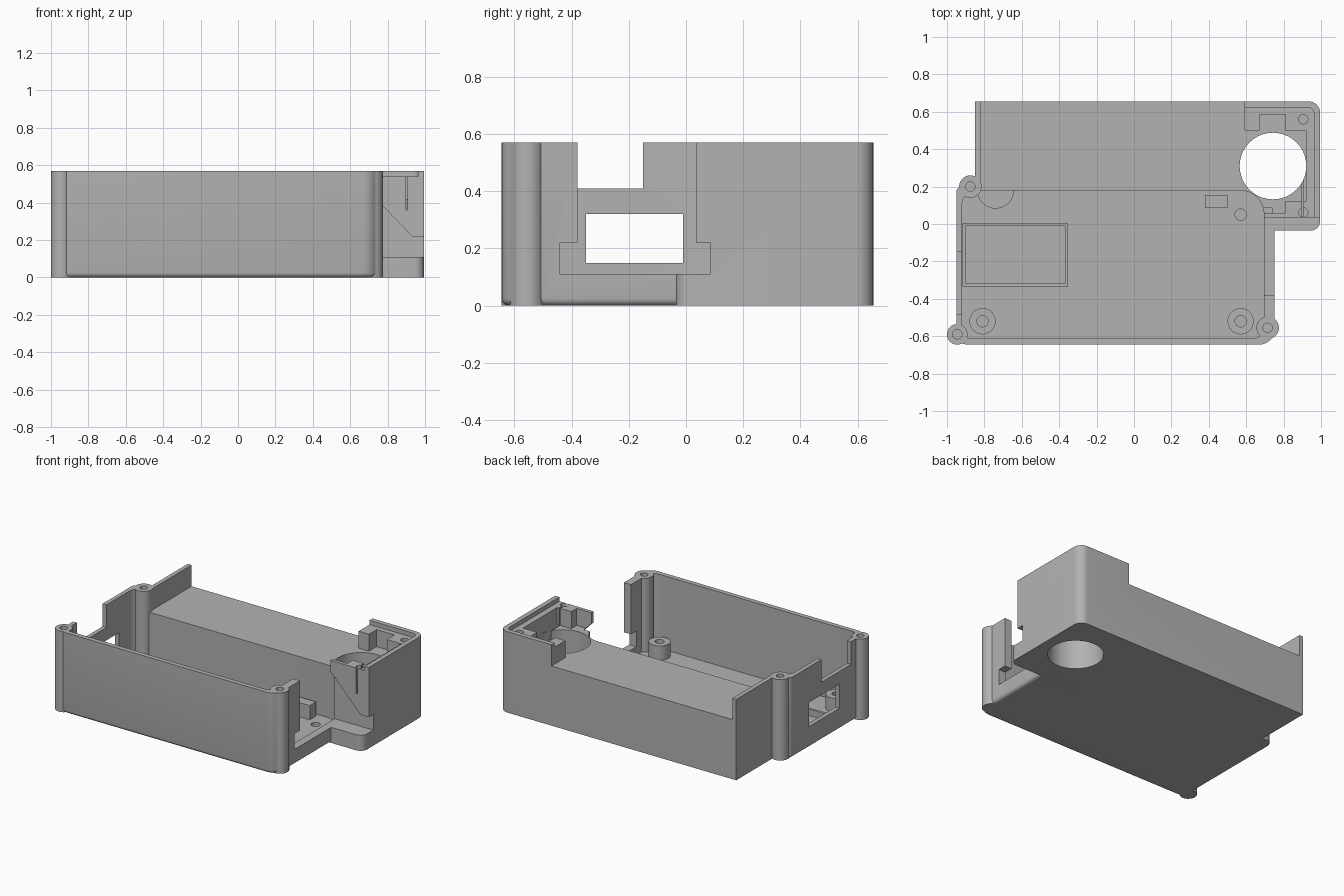
import bpy, bmesh, math

if "Cube" in bpy.data.objects:
    bpy.data.objects.remove(bpy.data.objects["Cube"])

grey = bpy.data.materials.new("plain grey")
grey.use_nodes = True
grey.diffuse_color = (0.45, 0.45, 0.45, 1)
grey.node_tree.nodes["Principled BSDF"].inputs["Base Color"].default_value = (0.45, 0.45, 0.45, 1)
H = 0.57        # wall height
SHELF = 0.42    # height of the rear deck
FLOOR = 0.05


def prism(name, pts, lo, hi, axis="z", fillet=0):
    """Extrude a 2D outline along z, or along y when the outline is in xz."""
    bm = bmesh.new()
    place = (lambda p, h: (p[0], p[1], h)) if axis == "z" else (lambda p, h: (p[0], h, p[1]))
    base = bm.faces.new([bm.verts.new(place(p, lo)) for p in pts])
    rim = list(base.edges)
    top = bmesh.ops.extrude_face_region(bm, geom=[base], use_keep_orig=True)
    for v in [g for g in top["geom"] if isinstance(g, bmesh.types.BMVert)]:
        if axis == "z":
            v.co.z = hi
        else:
            v.co.y = hi
    bmesh.ops.recalc_face_normals(bm, faces=bm.faces)
    if fillet:
        bmesh.ops.bevel(bm, geom=rim, offset=fillet, segments=4, profile=0.5, affect="EDGES")
    mesh = bpy.data.meshes.new(name)
    bm.to_mesh(mesh)
    bm.free()
    mesh.materials.append(grey)
    ob = bpy.data.objects.new(name, mesh)
    bpy.context.collection.objects.link(ob)
    return ob


def rounded(x0, x1, y0, y1, radii):
    """Rectangle outline; radii run right-back, left-back, left-front, right-front."""
    pts = []
    corners = [(x1, y1, -1, -1), (x0, y1, 1, -1), (x0, y0, 1, 1), (x1, y0, -1, 1)]
    for i, ((x, y, sx, sy), r) in enumerate(zip(corners, radii)):
        if r == 0:
            pts.append((x, y))
            continue
        for k in range(9):
            a = math.pi / 2 * (i + k / 8)
            pts.append((x + sx * r + r * math.cos(a), y + sy * r + r * math.sin(a)))
    return pts


def box(name, x0, x1, y0, y1, z0, z1):
    return prism(name, rounded(x0, x1, y0, y1, [0] * 4), z0, z1)


def cyl(name, x, y, r, z0, z1, n=40):
    ring = [(x + r * math.cos(2 * math.pi * k / n), y + r * math.sin(2 * math.pi * k / n)) for k in range(n)]
    return prism(name, ring, z0, z1)


def combine(target, tool, operation="DIFFERENCE"):
    mod = target.modifiers.new("combine", "BOOLEAN")
    mod.operation, mod.solver, mod.object = operation, "EXACT", tool
    bpy.context.view_layer.objects.active = target
    bpy.ops.object.modifier_apply(modifier=mod.name)
    bpy.data.objects.remove(tool)


# Outer shell: front tray joined with the rear block
shell = prism("enclosure_shell", rounded(-0.95, 0.75, -0.645, 0.2, [0, 0.03, 0.06, 0.08]), 0, H, fillet=0.025)
combine(shell, prism("rear", rounded(-0.85, 0.995, -0.035, 0.655, [0.06, 0, 0, 0.05]), 0, H), "UNION")

# Main cavity and open rear deck
combine(shell, prism("cavity", rounded(-0.92, 0.695, -0.612, 0.18, [0.13, 0.08, 0.05, 0.06]), FLOOR, 1))
combine(shell, box("deck", -0.82, 0.59, 0.16, 0.8, SHELF, 1))

# Left wall: port window and lowered sill
combine(shell, box("window", -1.1, -0.85, -0.35, -0.01, 0.15, 0.32))
combine(shell, box("sill", -1.1, -0.88, -0.48, -0.15, 0.41, 1))

# Right wall opening with the wider slot below
combine(shell, box("opening", 0.66, 1.1, -0.38, 0.035, 0.2, 1))
combine(shell, box("slot", 0.66, 1.1, -0.44, 0.085, 0.11, 0.22))
combine(shell, prism("gusset", [(0.66, 0.5), (0.66, 0.21), (0.94, 0.21)], -0.01, 0.085, axis="y"))

# Fan bay: stepped rim, shaped pocket, round duct and cable slit
combine(shell, prism("rim", rounded(0.585, 0.962, 0, 0.622, [0.03, 0, 0, 0]), 0.54, 1))
pocket = [(0.58, 0.06), (0.81, 0.06), (0.81, 0.12), (0.92, 0.12), (0.92, 0.5), (0.81, 0.5),
          (0.81, 0.585), (0.67, 0.585), (0.67, 0.5), (0.58, 0.5)]
combine(shell, prism("pocket", pocket, SHELF, 1))
combine(shell, cyl("duct", 0.743, 0.31, 0.178, -0.1, 1, 64))
combine(shell, box("slit", 0.897, 0.907, 0, 0.25, 0.36, 1))

# Corner posts, then their screw holes
posts = [(-0.945, -0.59), (-0.875, 0.2), (0.715, -0.555)]
for x, y in posts:
    combine(shell, cyl("post", x, y, 0.055 if x < -0.9 else 0.06, 0, H), "UNION")
for x, y in posts + [(0.905, 0.56), (0.905, 0.062)]:
    combine(shell, cyl("hole", x, y, 0.025, 0.42, 1, 24))
combine(shell, cyl("floor_hole", 0.57, 0.05, 0.03, 0.02, 0.2, 24))

# Standoffs on the floor
for side, x in (("left", 0.57), ("right", -0.81)):
    boss = cyl(side + "_standoff", x, -0.52, 0.07, FLOOR - 0.01, 0.15)
    combine(boss, cyl("hole", x, -0.52, 0.03, 0.07, 1, 24))
cyl("rear_standoff", -0.74, 0.18, 0.098, FLOOR - 0.01, 0.09)
box("support_block", 0.38, 0.5, 0.085, 0.155, FLOOR - 0.01, 0.15)

# Connector frame behind the port window
frame = box("connector_frame", -0.918, -0.352, -0.335, 0.005, FLOOR - 0.01, 0.1)
combine(frame, box("inside", -0.9, -0.368, -0.318, -0.012, FLOOR + 0.005, 1))

# Smooth the round parts and keep edges crisp
for ob in bpy.context.collection.objects:
    if ob.type == "MESH" and grey.name in ob.data.materials:
        bpy.ops.object.select_all(action="DESELECT")
        ob.select_set(True)
        bpy.context.view_layer.objects.active = ob
        bpy.ops.object.shade_smooth_by_angle(angle=math.radians(30))
